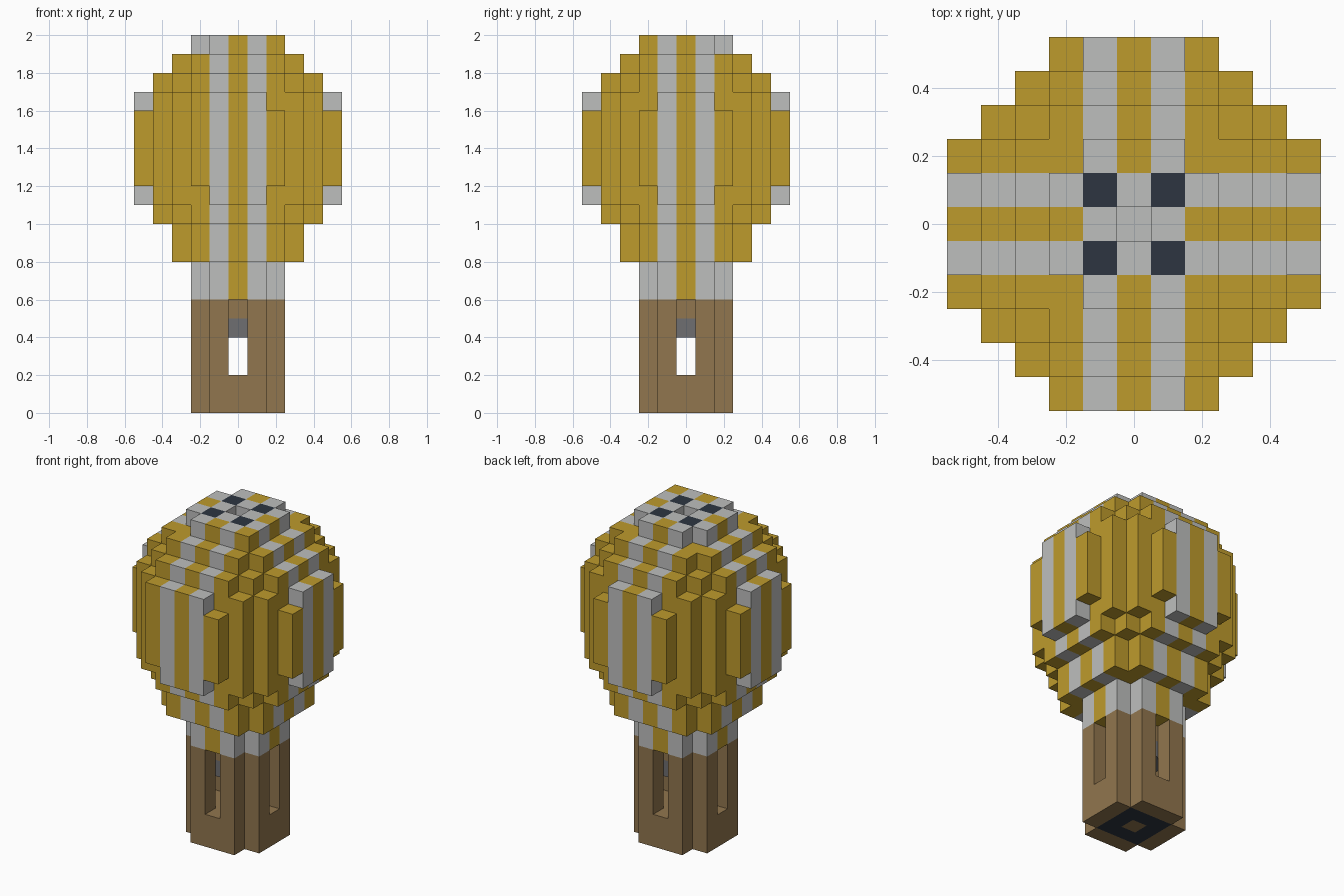
import bpy
import bmesh
from mathutils import Vector

if "Cube" in bpy.data.objects:
    bpy.data.objects.remove(bpy.data.objects["Cube"], do_unlink=True)

UNIT = 0.1
GOLD, GREY, BROWN, NAVY, SLATE = range(5)


def linear(c):
    c /= 255
    return c / 12.92 if c <= 0.04045 else ((c + 0.055) / 1.055) ** 2.4


def make_material(name, rgb):
    colour = [linear(c) for c in rgb] + [1]
    mat = bpy.data.materials.new(name)
    mat.use_nodes = True
    mat.diffuse_color = colour
    shader = mat.node_tree.nodes["Principled BSDF"]
    shader.inputs["Base Color"].default_value = colour
    shader.inputs["Roughness"].default_value = 0.9
    return mat


materials = [
    make_material("gold", (190, 155, 44)),
    make_material("light grey", (190, 191, 190)),
    make_material("wood brown", (145, 118, 78)),
    make_material("dark navy", (45, 53, 65)),
    make_material("slate grey", (110, 110, 113)),
]


def disc(limit, layers):
    """Blocky round slabs: all cells whose squared distance is within limit."""
    return {(i, j, k) for k in layers for i in range(-5, 6) for j in range(-5, 6)
            if i * i + j * j <= limit}


def stripes(i, j, k):
    return GREY if 1 in (abs(i), abs(j)) else GOLD


# Striped head, widest through the middle
def head_colour(i, j, k):
    if k == 19 and abs(i) == abs(j) == 1:
        return NAVY
    return GREY if i == j == 0 else stripes(i, j, k)


head = set()
for limit, layers in ((14, (8, 9)), (20, (10, 17)), (26, (11, 16)),
                      (29, range(12, 16)), (14, (18,)), (5, (19,))):
    head |= disc(limit, layers)
head |= {(2, -2, 19), (-2, -5, 16)}
head.discard((0, 0, 19))

# Striped neck
neck = disc(5, (6, 7))


# Wooden stem with four slots around a hollow
def stem_colour(i, j, k):
    centre = max(abs(i), abs(j))
    return NAVY if k == 0 and centre == 1 else BROWN


stem = disc(5, range(6))
stem -= {(i, j, k) for i in (-1, 0, 1) for j in (-1, 0, 1) for k in (2, 3, 4)}
for k in range(2, 6):
    stem -= {(0, 2, k), (0, -2, k), (2, 0, k), (-2, 0, k)}

# Plate inside the stem
inner_plate = {(i, j, 4) for i in (-1, 0, 1) for j in (-1, 0, 1)}

solid = head | neck | stem | inner_plate


def build(name, cells, colour_rule):
    """Skin the cells with square faces wherever they meet open space."""
    bm = bmesh.new()
    for cell in sorted(cells):
        for axis in range(3):
            for sign in (-1, 1):
                normal = Vector((0, 0, 0))
                normal[axis] = sign
                if tuple(int(a + b) for a, b in zip(cell, normal)) in solid:
                    continue
                u = Vector((0, 0, 0))
                u[(axis + 1) % 3] = 0.5
                v = normal.cross(u)
                mid = Vector(cell) + Vector((0, 0, 0.5)) + normal / 2
                ring = (mid - u - v, mid + u - v, mid + u + v, mid - u + v)
                face = bm.faces.new([bm.verts.new(p * UNIT) for p in ring])
                face.material_index = colour_rule(*cell)
    bmesh.ops.remove_doubles(bm, verts=bm.verts, dist=UNIT / 100)
    mesh = bpy.data.meshes.new(name)
    bm.to_mesh(mesh)
    bm.free()
    for mat in materials:
        mesh.materials.append(mat)
    obj = bpy.data.objects.new(name, mesh)
    bpy.context.collection.objects.link(obj)


build("striped_head", head, head_colour)
build("striped_neck", neck, stripes)
build("wooden_stem", stem, stem_colour)
build("inner_plate", inner_plate, lambda i, j, k: SLATE)
